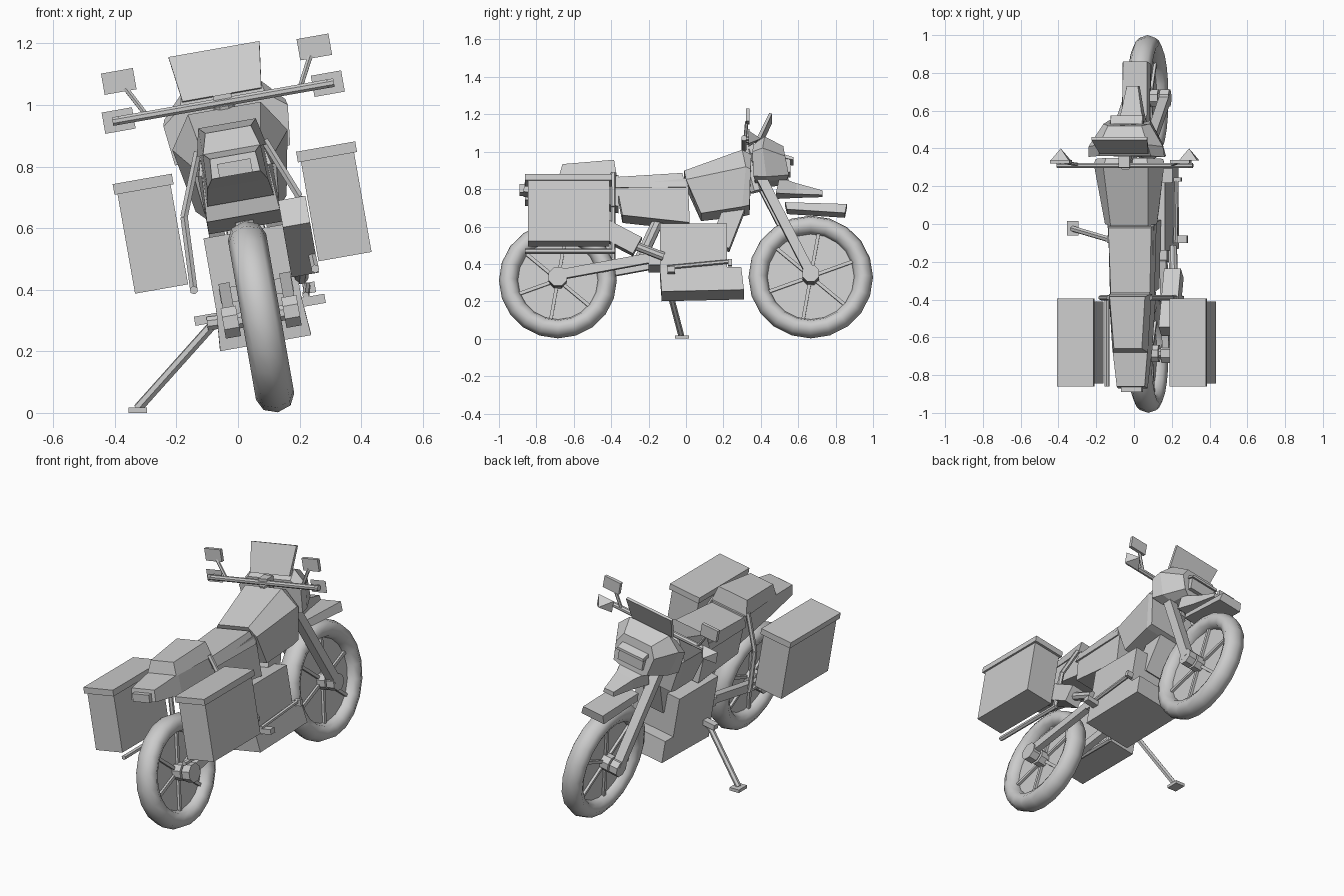
import bpy, bmesh, math
from mathutils import Matrix, Vector

if "Cube" in bpy.data.objects:
    bpy.data.objects.remove(bpy.data.objects["Cube"])

# The bike is built upright, nose towards +y, then leaned onto its stand
LEAN = Matrix.Translation((0.13, 0, 0)) @ Matrix.Rotation(math.radians(-10), 4, 'Y')


def finish(name, bm, lean=True, smooth=False):
    bmesh.ops.recalc_face_normals(bm, faces=bm.faces)
    if lean:
        bm.transform(LEAN)
    me = bpy.data.meshes.new(name)
    for f in bm.faces:
        f.smooth = smooth
    bm.to_mesh(me)
    bm.free()
    ob = bpy.data.objects.new(name, me)
    bpy.context.collection.objects.link(ob)
    return ob


def loft(name, *halves):
    """Skin symmetric rings; each half ring lists (half width, y, height) top to bottom."""
    bm = bmesh.new()
    rings = []
    for h in halves:
        pts = list(h) + [(-u, y, w) for u, y, w in reversed(h)]
        rings.append([bm.verts.new(p) for p in pts])
    n = len(rings[0])
    for a, b in zip(rings, rings[1:]):
        for i in range(n):
            j = (i + 1) % n
            bm.faces.new((a[i], a[j], b[j], b[i]))
    bm.faces.new(rings[0])
    bm.faces.new(rings[-1])
    return finish(name, bm)


def box(name, u, y, w, lean=True):
    """Box from three (low, high) ranges."""
    bm = bmesh.new()
    bmesh.ops.create_cube(bm, size=1)
    for v in bm.verts:
        v.co = [r[0] + (c + 0.5) * (r[1] - r[0]) for c, r in zip(v.co, (u, y, w))]
    return finish(name, bm, lean)


def bar(name, p, q, r, sides=6, lean=True, wide=None):
    """Straight bar from p to q; sides=4 with wide gives a flat box section."""
    p, q = Vector(p), Vector(q)
    z = (q - p).normalized()
    x = Vector((1, 0, 0)) if abs(z.x) < 0.9 else Vector((0, 1, 0))
    x = (x - z * x.dot(z)).normalized()
    t = z.cross(x)
    bm = bmesh.new()
    off = math.pi / sides
    k = 1 / math.cos(off)
    ends = []
    for c in (p, q):
        ends.append([bm.verts.new(c + x * (wide or r) * k * math.cos(off + i * 2 * math.pi / sides)
                                  + t * r * k * math.sin(off + i * 2 * math.pi / sides)) for i in range(sides)])
    for i in range(sides):
        j = (i + 1) % sides
        bm.faces.new((ends[0][i], ends[0][j], ends[1][j], ends[1][i]))
    bm.faces.new(ends[0])
    bm.faces.new(ends[1])
    return finish(name, bm, lean)


def wheel(name, y, R):
    # Tyre: lathed eight-point section
    c = Vector((0, y, R + 0.002))
    seg, n = 20, 8
    bm = bmesh.new()
    grid = []
    for s in range(seg):
        a = 2 * math.pi * s / seg
        ring = []
        for k in range(n):
            b = 2 * math.pi * k / n
            r = R - 0.052 + 0.052 * math.cos(b)
            ring.append(bm.verts.new(c + Vector((0.063 * math.sin(b), r * math.cos(a), r * math.sin(a)))))
        grid.append(ring)
    for s in range(seg):
        for k in range(n):
            a, b = grid[s], grid[(s + 1) % seg]
            bm.faces.new((a[k], a[(k + 1) % n], b[(k + 1) % n], b[k]))
    finish(name + "_tyre", bm, smooth=True)
    # Disc, hub and spokes
    bar(name + "_disc", c - Vector((0.008, 0, 0)), c + Vector((0.008, 0, 0)), R - 0.09, 20)
    bar(name + "_axle", c - Vector((0.12, 0, 0)), c + Vector((0.12, 0, 0)), 0.025, 8)
    bar(name + "_hub", c - Vector((0.06, 0, 0)), c + Vector((0.06, 0, 0)), 0.045, 8)
    for i in range(6):
        a = math.radians(20 + 60 * i)
        d = Vector((0, math.cos(a), math.sin(a)))
        bar(f"{name}_spoke_{i}", c + d * 0.03, c + d * (R - 0.085), 0.009, 4, wide=0.022)


wheel("front_wheel", 0.667, 0.333)
wheel("rear_wheel", -0.685, 0.315)

# Bodywork
loft("fuel_tank",
     [(.10, -.01, .895), (.14, .0, .84), (.12, .08, .66)],
     [(.12, .30, 1.005), (.19, .32, .90), (.15, .30, .69)],
     [(.11, .35, .98), (.18, .345, .89), (.15, .34, .70)])
loft("seat",
     [(.105, -.37, .86), (.12, -.38, .80)],
     [(.115, -.02, .88), (.13, .0, .80)])
loft("side_panels",
     [(.11, -.37, .81), (.12, -.34, .65)],
     [(.125, .01, .85), (.12, .02, .61)])
loft("rear_seat",
     [(.075, -.66, .935), (.095, -.68, .865)],
     [(.095, -.385, .955), (.115, -.37, .865)])
loft("tail",
     [(.075, -.86, .85), (.08, -.87, .785)],
     [(.095, -.66, .87), (.10, -.66, .755)],
     [(.105, -.36, .87), (.11, -.36, .70)])
box("tail_light", (-.055, .055), (-.89, -.86), (.785, .83))
loft("nose_fairing",
     [(.14, .36, 1.03), (.205, .355, .98), (.19, .36, .85), (.10, .37, .84)],
     [(.13, .42, 1.075), (.20, .41, 1.0), (.17, .43, .85), (.10, .43, .84)],
     [(.09, .52, 1.03), (.125, .53, .97), (.11, .55, .87), (.08, .54, .85)])
box("headlight", (-.08, .08), (.52, .56), (.89, .965))
loft("headlight_brow", [(.085, .53, .985), (.09, .53, .965)], [(.085, .575, .97), (.09, .575, .955)])
loft("beak",
     [(.09, .50, .86), (.09, .48, .775)],
     [(.055, .59, .835), (.06, .59, .775)],
     [(.03, .73, .80), (.035, .73, .775)])
loft("front_fender",
     [(.065, .53, .73), (.075, .54, .69)],
     [(.065, .86, .72), (.075, .85, .67)])
loft("windscreen",
     [(.13, .37, 1.05), (.15, .445, 1.20)],
     [(.13, .39, 1.045), (.15, .46, 1.195)])

# Engine, skid plate and frame
box("engine", (-.14, .14), (-.14, .22), (.36, .60))
loft("skid_plate",
     [(.14, -.14, .36), (.15, -.13, .23)],
     [(.14, .295, .365), (.15, .31, .24)])
bar("down_tube", (0, .28, .76), (0, .18, .50), .055, 4, wide=.06)
bar("shock", (0, -.25, .42), (0, -.14, .66), .03, 8)
box("frame_link", (-.12, .12), (-.20, -.02), (.38, .43))

# Silencer and header pipe, right side only
bar("silencer", (.165, -.26, .47), (.165, -.57, .635), .05, 4, wide=.045)
bar("header_pipe", (.15, -.12, .42), (.165, -.28, .48), .022, 8)
bar("brake_pedal", (.155, -.10, .36), (.165, .23, .39), .010)
box("pedal_pad", (.15, .19), (.225, .245), (.365, .40))

# Handlebar
bar("handlebar", (-.365, .31, 1.025), (.365, .31, 1.025), .014, 8)
box("bar_clamp", (-.03, .03), (.30, .36), (1.0, 1.05))
bar("steering_head", (0, .38, .80), (0, .32, 1.02), .035, 8)

# Parts repeated on both sides
for s, side in ((-1, "left"), (1, "right")):
    def rng(a, b):
        return tuple(sorted((s * a, s * b)))

    bar(side + "_fork", (s * .095, .40, .86), (s * .095, .667, .335), .026, 4)
    bar(side + "_fork_foot", (s * .07, .667, .335), (s * .12, .667, .335), .045, 8)
    bar(side + "_swingarm", (s * .10, -.70, .325), (s * .10, -.19, .42), .026, 4, wide=.018)
    bar(side + "_axle_block", (s * .075, -.685, .317), (s * .125, -.685, .317), .05, 8)
    box(side + "_foot_peg", rng(.14, .215), (-.10, -.06), (.325, .355))
    # Pannier and its rack
    box(side + "_pannier", rng(.215, .39), (-.845, -.41), (.462, .80))
    box(side + "_pannier_lid", rng(.205, .40), (-.86, -.395), (.79, .825))
    bar(side + "_rack_rail", (s * .20, -.86, .44), (s * .20, -.38, .44), .012)
    bar(side + "_rack_stay", (s * .20, -.39, .44), (s * .19, -.39, .68), .012)
    bar(side + "_rack_brace", (s * .19, -.39, .68), (s * .11, -.39, .88), .012)
    # Mirror
    bar(side + "_mirror_stem", (s * .255, .315, 1.03), (s * .305, .325, 1.125), .008)
    box(side + "_mirror", rng(.27, .375), (.32, .34), (1.115, 1.185))
    # Hand guard: small pyramid
    bm = bmesh.new()
    base = [bm.verts.new((s * .345 + a * .05, .335, 1.025 + b * .035))
            for a, b in ((-1, -1), (1, -1), (1, 1), (-1, 1))]
    tip = bm.verts.new((s * .345, .40, 1.025))
    bm.faces.new(base)
    for i in range(4):
        bm.faces.new((base[i], base[(i + 1) % 4], tip))
    finish(side + "_hand_guard", bm)
    bar(side + "_guard_link", (s * .345, .30, 1.025), (s * .345, .345, 1.025), .01)

# Side stand, placed directly on the ground
bar("stand_pivot", (-.02, -.10, .30), (-.10, -.10, .29), .022, 8, lean=False)
bar("side_stand", (-.07, -.10, .30), (-.325, -.025, .015), .014, 6, lean=False)
box("stand_foot", (-.355, -.295), (-.06, .015), (0, .018), lean=False)
